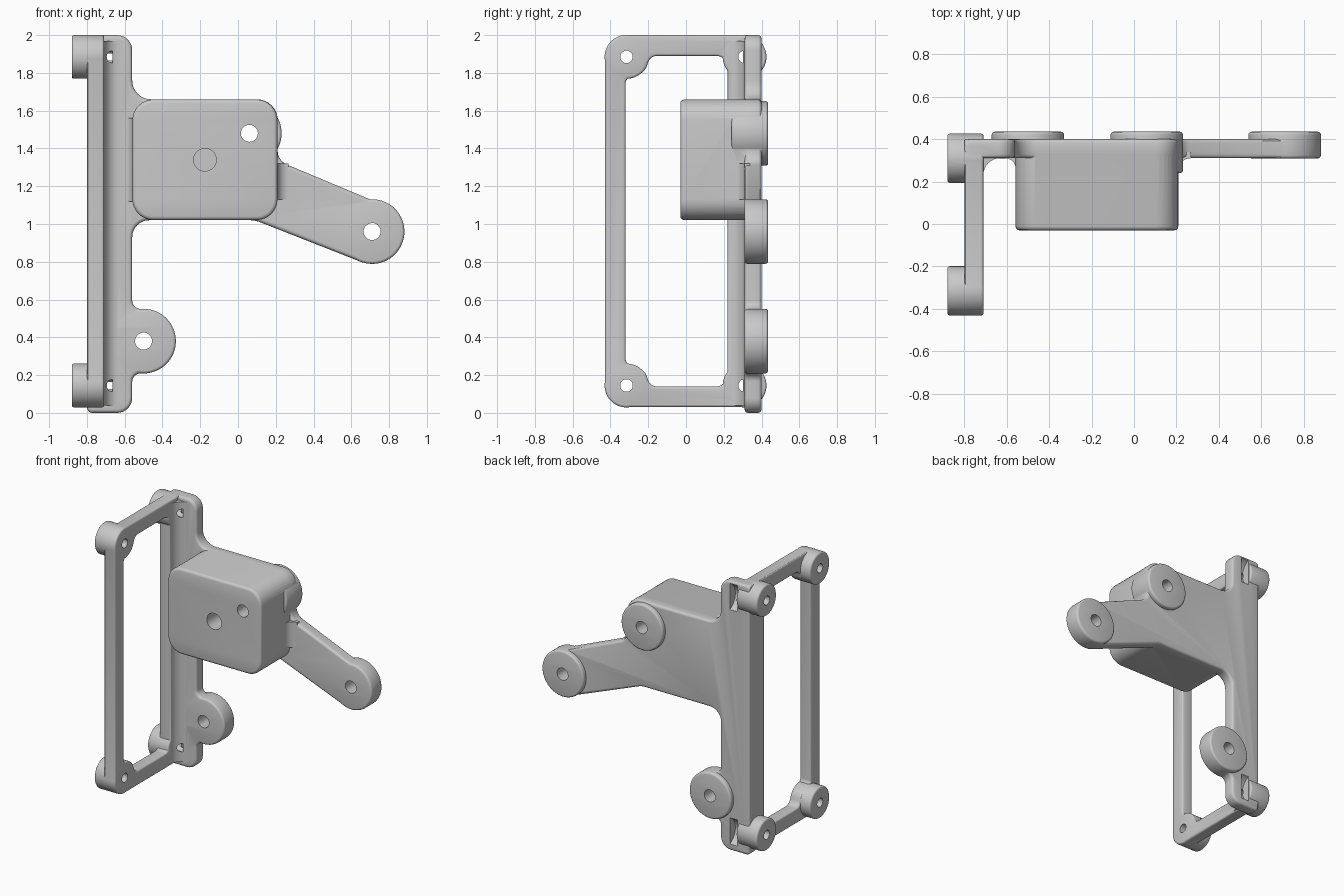
import bpy
from math import pi, sin, cos, tan
from mathutils import Vector

if "Cube" in bpy.data.objects:
    bpy.data.objects.remove(bpy.data.objects["Cube"])

grey = bpy.data.materials.new("grey_plastic")
grey.use_nodes = True
grey.diffuse_color = (0.58, 0.58, 0.58, 1)
grey.node_tree.nodes["Principled BSDF"].inputs["Base Color"].default_value = grey.diffuse_color

# Extrusion directions
ROT = {"x": (pi / 2, 0, pi / 2), "y": (pi / 2, 0, 0), "z": (0, 0, 0)}


def rounded(corners, steps=8):
    """Closed outline from (u, v, radius) corners."""
    out = []
    n = len(corners)
    for i, (u, v, r) in enumerate(corners):
        p = Vector((u, v))
        if r == 0:
            out.append(p)
            continue
        a = (Vector(corners[i - 1][:2]) - p).normalized()
        b = (Vector(corners[(i + 1) % n][:2]) - p).normalized()
        half = a.angle(b) / 2
        c = p + (a + b).normalized() * r / sin(half)
        v0 = (p + a * r / tan(half) - c).normalized()
        v1 = (p + b * r / tan(half) - c).normalized()
        out += [c + v0.slerp(v1, k / steps).normalized() * r for k in range(steps + 1)]
    return out


def circle(u, v, r, n=48):
    return [Vector((u + r * cos(2 * pi * k / n), v + r * sin(2 * pi * k / n))) for k in range(n)]


def rect(u0, u1, v0, v1, r):
    return rounded([(u0, v0, r), (u1, v0, r), (u1, v1, r), (u0, v1, r)])


def select(ob):
    bpy.ops.object.select_all(action="DESELECT")
    bpy.context.view_layer.objects.active = ob
    ob.select_set(True)


def extrude(name, axis, lo, hi, outlines, edge=0.018):
    """Solid with rounded rims from one or more outlines."""
    cu = bpy.data.curves.new(name, "CURVE")
    cu.dimensions = "2D"
    cu.fill_mode = "BOTH"
    cu.extrude = (hi - lo) / 2 - edge
    cu.bevel_depth = edge
    cu.bevel_resolution = 2
    cu.offset = -edge
    for pts in outlines:
        sp = cu.splines.new("POLY")
        sp.points.add(len(pts) - 1)
        for q, p in zip(sp.points, pts):
            q.co = (p.x, p.y, 0, 1)
        sp.use_cyclic_u = True
    ob = bpy.data.objects.new(name, cu)
    bpy.context.collection.objects.link(ob)
    ob.rotation_euler = ROT[axis]
    ob.location["xyz".index(axis)] = (lo + hi) / 2
    select(ob)
    bpy.ops.object.convert(target="MESH")
    ob = bpy.context.object
    bpy.ops.object.mode_set(mode="EDIT")
    bpy.ops.mesh.select_all(action="SELECT")
    bpy.ops.mesh.remove_doubles(threshold=0.0003)
    bpy.ops.mesh.normals_make_consistent(inside=False)
    bpy.ops.object.mode_set(mode="OBJECT")
    ob.data.materials.clear()
    ob.data.materials.append(grey)
    return ob


def combine(base, tool, op):
    m = base.modifiers.new("combine", "BOOLEAN")
    m.operation = op
    m.solver = "EXACT"
    m.object = tool
    select(base)
    bpy.ops.object.modifier_apply(modifier=m.name)
    bpy.data.objects.remove(tool)


def fillet(name, x, side, r, z0, z1):
    """Concave strip between the back plate front and a wall at x."""
    s, y = side, 0.31
    pts = [(x - s * .03, y - r, 0), (x, y - r, 0), (x, y, r - .001),
           (x + s * r, y, 0), (x + s * r, y + .03, 0), (x - s * .03, y + .03, 0)]
    return extrude(name, "z", z0, z1, [rounded(pts)], 0)


# Back plate with ear and arm
bracket = extrude("bracket", "y", 0.31, 0.40, [rounded([
    (-.80, 0, .03), (-.56, 0, .08), (-.56, .21, .045), (-.33, .21, .168), (-.33, .55, .168),
    (-.56, .55, .045), (-.56, 1.02, .09), (.09, 1.02, .15), (.65, .80, 0), (.71, .96, 0),
    (.70, 1.13, 0), (.21, 1.335, .08), (.21, 1.66, .11), (-.56, 1.66, .1),
    (-.56, 2, .08), (-.80, 2, .03)])])

# Side frame with its window
frame_outer = rounded([(-.43, .03, .115), (.40, .03, .03), (.40, 2, .03), (-.43, 2, .115)])
window = rounded([
    (-.32, .255, .04), (-.22, .235, .08), (-.19, .14, .05), (.22, .14, .06),
    (.22, 1.89, .06), (-.19, 1.89, .05), (-.22, 1.795, .08), (-.32, 1.775, .04)])
parts = [extrude("side_frame", "x", -.80, -.71, [frame_outer, window], 0.012)]

# Frame corner bosses
CORNERS = [(y, z) for y in (-.315, .31) for z in (.145, 1.885)]
for y, z in CORNERS:
    parts.append(extrude("corner_boss", "x", -.88, -.709, [circle(y, z, .116)], 0.012))

# Housing block and mounting discs
parts.append(extrude("housing", "y", -.03, .375, [rect(-.559, .209, 1.021, 1.659, .11)], 0.02))
MOUNTS = [(-.50, .38, .309), (.71, .96, .309), (.06, 1.48, .24)]
for x, z, y0 in MOUNTS:
    parts.append(extrude("mount_disc", "y", y0, .435, [circle(x, z, .171, 64)], 0.015))

# Inside corner fillets
parts.append(fillet("frame_fillet", -.71, 1, .08, .04, 1.97))
parts.append(fillet("housing_fillet_right", .208, 1, .06, 1.13, 1.32))
parts.append(fillet("housing_fillet_left", -.558, -1, .05, 1.12, 1.56))

for p in parts:
    combine(bracket, p, "UNION")

# Screw holes, clearance pockets and the blind centre hole
cuts = []
for y, z in CORNERS:
    cuts.append(extrude("frame_hole", "x", -.95, -.664, [circle(y, z, .033, 24)], 0))
    if y > 0:
        cuts.append(extrude("pocket", "x", -.705, -.64, [circle(.44, z, .105, 32)], 0))
for x, z, y0 in MOUNTS:
    cuts.append(extrude("mount_hole", "y", -.2, .6, [circle(x, z, .045, 32)], 0))
cuts.append(extrude("centre_hole", "y", -.2, .2, [circle(-.175, 1.34, .06, 32)], 0))
for c in cuts:
    combine(bracket, c, "DIFFERENCE")

select(bracket)
bpy.ops.object.shade_smooth_by_angle(angle=0.6)
